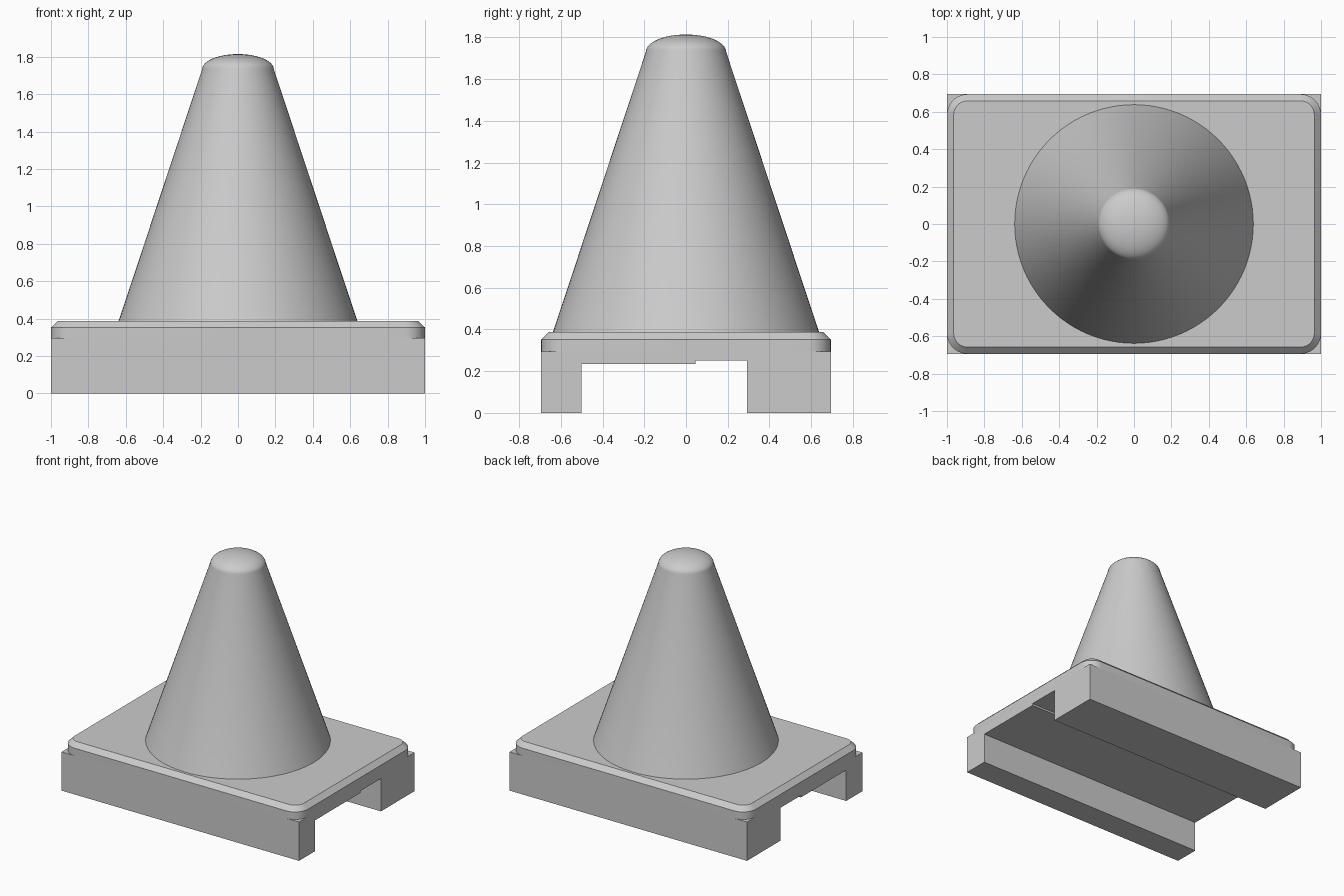
import bpy, bmesh
from math import pi, cos, sin

if "Cube" in bpy.data.objects:
    bpy.data.objects.remove(bpy.data.objects["Cube"], do_unlink=True)

COLOUR = (0.6, 0.6, 0.6, 1)
grey = bpy.data.materials.new("plain grey")
grey.use_nodes = True
grey.diffuse_color = COLOUR
grey.node_tree.nodes["Principled BSDF"].inputs["Base Color"].default_value = COLOUR

HALF_X, HALF_Y = 1.0, 0.694
LEDGE, RIM, DECK = 0.295, 0.352, 0.387   # heights of the slab's three levels
CHAMFER, CORNER = 0.036, 0.11


def loft(name, rings):
    """Skin a stack of equal closed rings and cap both ends."""
    bm = bmesh.new()
    loops = [[bm.verts.new(p) for p in ring] for ring in rings]
    for a, b in zip(loops, loops[1:]):
        n = len(a)
        for i in range(n):
            j = (i + 1) % n
            bm.faces.new((a[i], a[j], b[j], b[i]))
    bm.faces.new(loops[0][::-1])
    bm.faces.new(loops[-1])
    bmesh.ops.recalc_face_normals(bm, faces=bm.faces)
    mesh = bpy.data.meshes.new(name)
    bm.to_mesh(mesh)
    bm.free()
    mesh.materials.append(grey)
    obj = bpy.data.objects.new(name, mesh)
    bpy.context.collection.objects.link(obj)
    return obj


def smooth(obj):
    bpy.ops.object.select_all(action="DESELECT")
    obj.select_set(True)
    bpy.context.view_layer.objects.active = obj
    bpy.ops.object.shade_smooth_by_angle(angle=pi / 6)


def rounded_rectangle(inset, z, steps=10):
    r = CORNER - inset
    cx, cy = HALF_X - CORNER, HALF_Y - CORNER
    ring = []
    for q, (sx, sy) in enumerate(((1, 1), (-1, 1), (-1, -1), (1, -1))):
        for k in range(steps + 1):
            a = (q + k / steps) * pi / 2
            ring.append((sx * cx + r * cos(a), sy * cy + r * sin(a), z))
    return ring


def circle(r, z, n=96):
    return [(r * cos(2 * pi * i / n), r * sin(2 * pi * i / n), z) for i in range(n)]


# Square-cornered base with a stepped channel and uneven front and back legs
section = [(-HALF_Y, 0), (-0.5, 0), (-0.5, 0.235), (0.045, 0.235), (0.045, 0.25),
           (0.292, 0.25), (0.292, 0), (HALF_Y, 0), (HALF_Y, LEDGE), (-HALF_Y, LEDGE)]
loft("channel_base", [[(x, y, z) for y, z in section] for x in (-HALF_X, HALF_X)])

# Slab with rounded corners and a chamfered rim
smooth(loft("rounded_top_slab", [rounded_rectangle(0, LEDGE), rounded_rectangle(0, RIM),
                                 rounded_rectangle(CHAMFER, DECK)]))

# Cone with a shallow domed tip
TIP_R, TIP_Z, DOME = 0.192, 1.732, 0.082
rings = [circle(0.638, DECK)]
for k in range(12):
    a = k / 12 * pi / 2
    rings.append(circle(TIP_R * cos(a), TIP_Z + DOME * sin(a)))
rings.append(circle(0.004, TIP_Z + DOME))
smooth(loft("domed_cone", rings))
